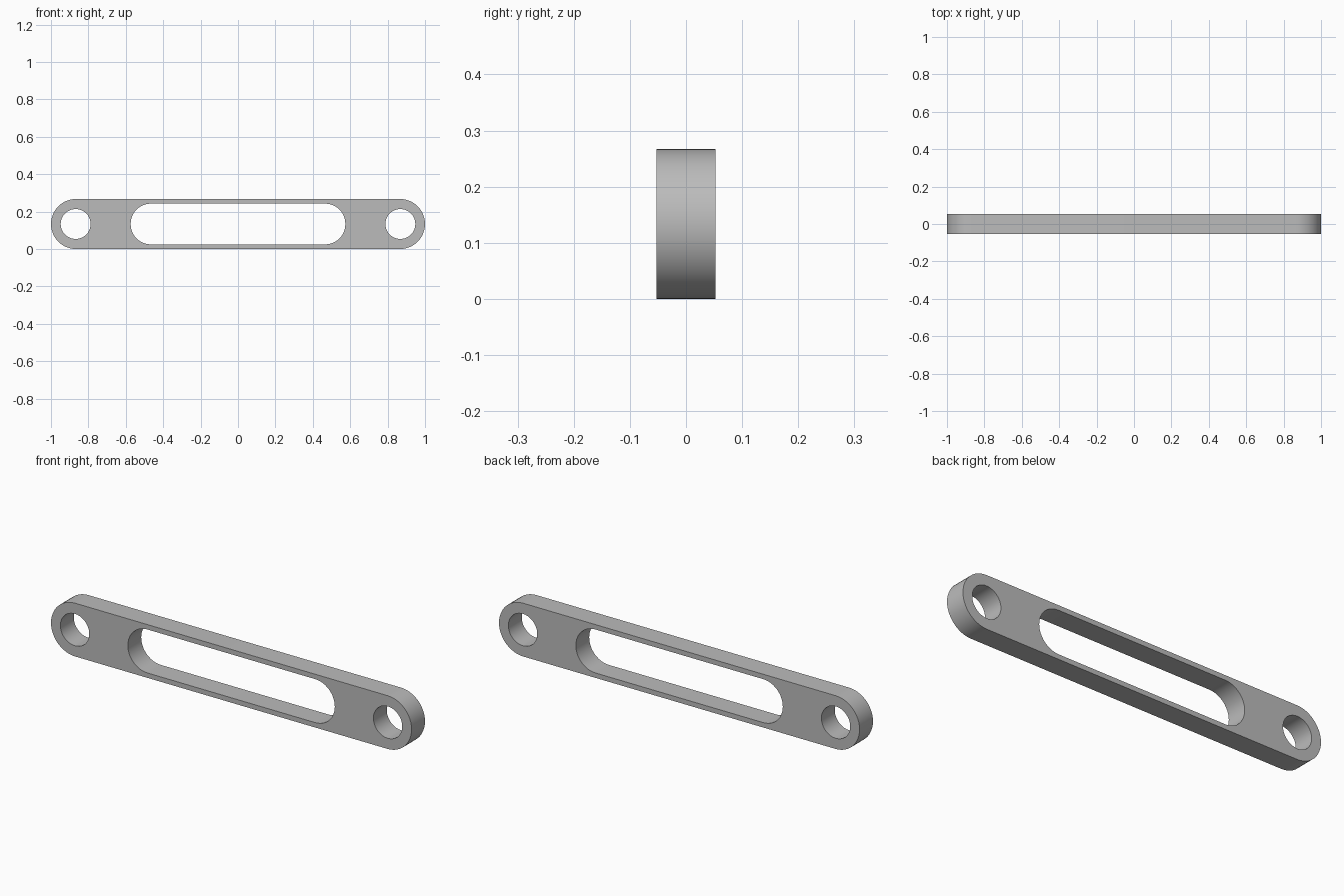
import bpy, bmesh
from math import pi, sin, cos, radians

cube = bpy.data.objects.get("Cube")
if cube:
    bpy.data.objects.remove(cube, do_unlink=True)

HEIGHT, DEPTH = 0.267, 0.106
MID = HEIGHT / 2
END_X = 1 - MID          # centre of each rounded end
STEPS = 24               # segments per half circle


def pill(name, x, half_length, radius, depth):
    """Prism along y with a rounded-slot outline; half_length 0 gives a cylinder."""
    outline = []
    for side in (1, -1):
        for i in range(STEPS + 1):
            if half_length == 0 and i == STEPS:
                continue
            a = side * pi / 2 - pi * i / STEPS
            a = pi / 2 - pi * i / STEPS + (0 if side > 0 else -pi)
            outline.append((x + side * half_length + radius * cos(a), MID + radius * sin(a)))
    bm = bmesh.new()
    face = bm.faces.new([bm.verts.new((px, -depth / 2, pz)) for px, pz in outline])
    new = bmesh.ops.extrude_face_region(bm, geom=[face])["geom"]
    verts = [v for v in new if isinstance(v, bmesh.types.BMVert)]
    bmesh.ops.translate(bm, verts=verts, vec=(0, depth, 0))
    bmesh.ops.recalc_face_normals(bm, faces=bm.faces)
    mesh = bpy.data.meshes.new(name)
    bm.to_mesh(mesh)
    bm.free()
    obj = bpy.data.objects.new(name, mesh)
    bpy.context.collection.objects.link(obj)
    return obj


# Link bar body
bar = pill("link_bar", 0, END_X, MID, DEPTH)

# Long central slot and the two end holes
cutters = [pill("slot_cutter", 0, 0.465, 0.109, DEPTH * 2)]
for side, label in ((1, "left"), (-1, "right")):
    cutters.append(pill(label + "_hole_cutter", side * 0.868, 0, 0.08, DEPTH * 2))

bpy.ops.object.select_all(action="DESELECT")
bpy.context.view_layer.objects.active = bar
bar.select_set(True)
for cutter in cutters:
    cutter.hide_render = True
    cut = bar.modifiers.new(cutter.name, "BOOLEAN")
    cut.operation = "DIFFERENCE"
    cut.solver = "EXACT"
    cut.object = cutter
    bpy.ops.object.modifier_apply(modifier=cut.name)
    bpy.data.objects.remove(cutter, do_unlink=True)

# Plain grey finish
grey = bpy.data.materials.new("plain_grey")
grey.use_nodes = True
colour = (0.5, 0.5, 0.5, 1)
grey.diffuse_color = colour
grey.node_tree.nodes["Principled BSDF"].inputs["Base Color"].default_value = colour
bar.data.materials.clear()
bar.data.materials.append(grey)

bpy.ops.object.shade_smooth_by_angle(angle=radians(30))
